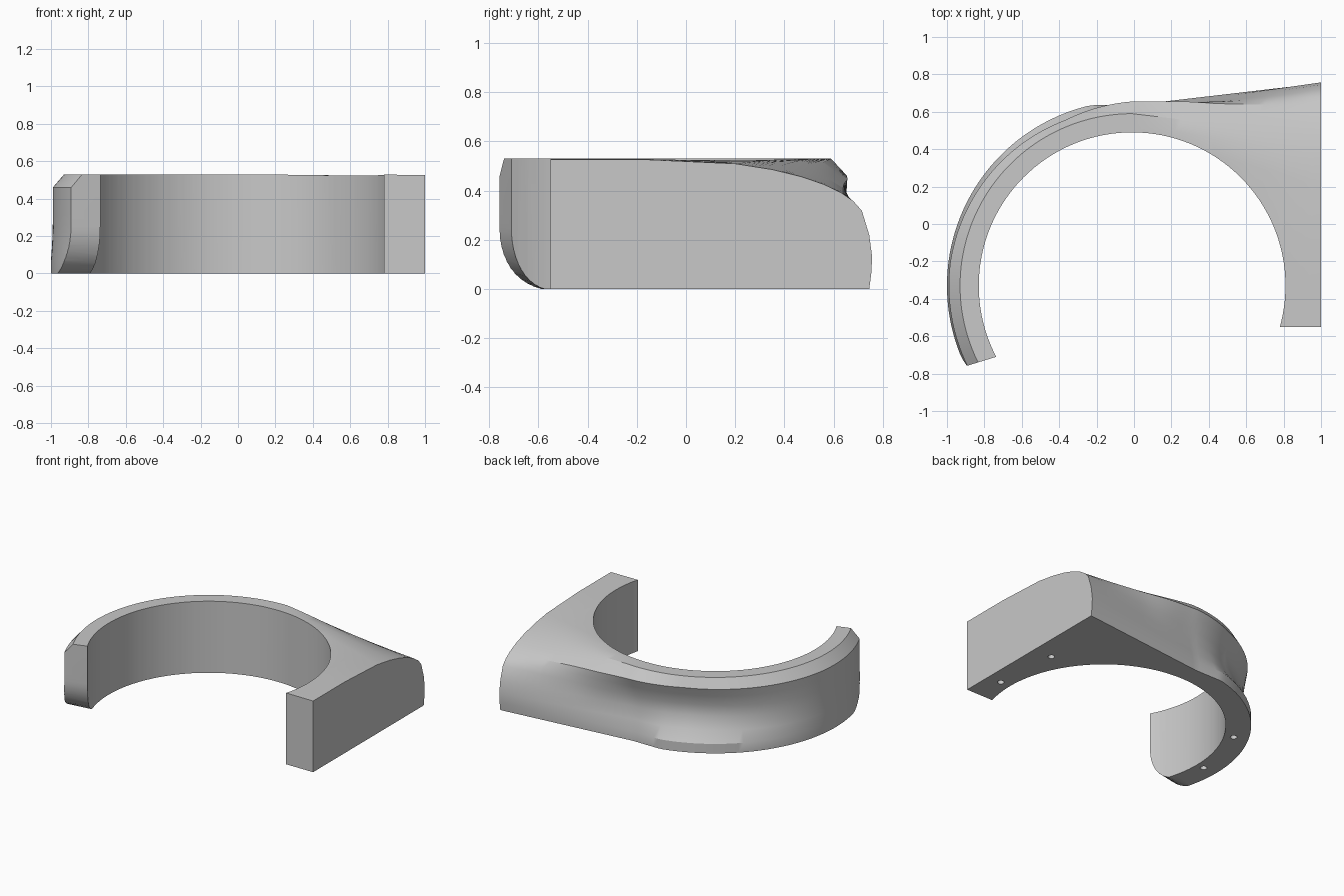
import bpy, bmesh, math

if "Cube" in bpy.data.objects:
    bpy.data.objects.remove(bpy.data.objects["Cube"])

CX, CY, R_IN, H = -0.01, -0.33, 0.82, 0.53

grey = bpy.data.materials.new("plain grey")
grey.diffuse_color = (0.58, 0.58, 0.58, 1)
grey.use_nodes = True
grey.node_tree.nodes["Principled BSDF"].inputs["Base Color"].default_value = grey.diffuse_color


def lerp(a, b, t):
    return a + (b - a) * t


def loft(name, sections):
    """Closed solid through equal-length loops of points."""
    bm = bmesh.new()
    loops = [[bm.verts.new(p) for p in s] for s in sections]
    n = len(loops[0])
    for a, b in zip(loops, loops[1:]):
        for i in range(n):
            j = (i + 1) % n
            bm.faces.new((a[i], a[j], b[j], b[i]))
    bm.faces.new(loops[0][::-1])
    bm.faces.new(loops[-1])
    bmesh.ops.recalc_face_normals(bm, faces=bm.faces)
    me = bpy.data.meshes.new(name)
    bm.to_mesh(me)
    bm.free()
    ob = bpy.data.objects.new(name, me)
    bpy.context.collection.objects.link(ob)
    me.materials.append(grey)
    return ob


def cylinder(name, x, y, r, z0, z1, n):
    ring = [(x + r * math.cos(2 * math.pi * i / n), y + r * math.sin(2 * math.pi * i / n))
            for i in range(n)]
    return loft(name, [[(px, py, z) for px, py in ring] for z in (z0, z1)])


def ring_profile(a):
    """(radius, z) outer profile of the ring at angle a in degrees."""
    if a < 112:
        m = lerp(0.985, 0.955, (a - 90) / 22)
    else:
        m = lerp(0.955, 0.98, min(1, (a - 112) / 60))
    base = min(0.99, 0.965 / max(0.1, math.sin(math.radians(a))))
    # hollow waist of the wall, fading out towards the free end
    f = max(0, min(1, (178 - a) / 65))
    neck = m - 0.058 * f * f * (3 - 2 * f)
    return [(0.83, H), (0.87, H), (0.92, H), (lerp(0.92, m, .5), 0.495),
            (m, 0.46), (lerp(m, neck, .4), 0.40), (lerp(m, neck, .88), 0.32),
            (lerp(neck, base, .06), 0.24), (lerp(neck, base, .42), 0.15),
            (base, 0.07), (base, 0)]


def crown(y):
    """Height of the mounting end's rounded top."""
    return 0.27 + 0.257 * math.sqrt(1 - (max(0, y + 0.1) / 0.83) ** 2)


# outer profile (y, z) of the flat mounting end
END = [(y, crown(y)) for y in (0.20, 0.35, 0.47, 0.56, 0.63, 0.68, 0.715)]
END += [(0.745, 0.22), (0.757, 0.13), (0.753, 0.06), (0.745, 0)]

sections = []
# curved band, swept about the ring centre
for i in range(62):
    a = 212 - 2 * i
    ca, sa = math.cos(math.radians(a)), math.sin(math.radians(a))
    prof = [(0.7, 0), (0.7, H), (0.77, H)] + ring_profile(a)
    sections.append([(CX + r * ca, CY + r * sa, z) for r, z in prof])
# flared arm, blended from the band to the mounting end
START = [(CY + r, z) for r, z in ring_profile(90)]
xs = [0.02 + 0.04 * i for i in range(18)] + [0.72, 0.78, 0.84, 0.9, 0.95, 1.0]
for x in xs:
    t = (x - CX) / (1 - CX)
    bulge = 0.007 * math.sin(math.pi * min(1, t / 0.5)) ** 2
    prof = []
    for k, (p, q) in enumerate(zip(START, END)):
        w = t * t if k < 2 else lerp(t, t * t * (3 - 2 * t), 0.5)
        y = lerp(p[0], q[0], t) + (bulge if 4 <= k <= 6 else 0)
        prof.append((y, lerp(p[1], q[1], w)))
    yi = CY + math.sqrt(0.7 ** 2 - (x - CX) ** 2) if x < 0.69 else -0.55
    top = [(y, lerp(H, crown(y), t * t)) for y in (yi, (yi + prof[0][0]) / 2)]
    sections.append([(x, y, z) for y, z in [(yi, 0)] + top + prof])
body = loft("cuff_body", sections)

cutters = [cylinder("bore_cutter", CX, CY, R_IN, -0.2, 0.9, 128)]

# rounded trim of the free end
trim = []
for x, ye in ((-1.1, -0.822), (-0.6, -0.668)):
    pts = [(ye, 0.8)]
    for k in range(13):
        th = math.pi / 2 * k / 12
        pts.append((lerp(-0.53, ye, math.cos(th)), 0.25 - 0.256 * math.sin(th)))
    pts += [(-0.53, -0.1), (-1.2, -0.1), (-1.2, 0.8)]
    trim.append([(x, y, z) for y, z in pts])
cutters.append(loft("end_cutter", trim))

# small pin holes underneath
for x, y in ((0.89, -0.33), (0.85, 0.15), (-0.78, 0.11), (-0.89, -0.335)):
    cutters.append(cylinder("pin_hole_cutter", x, y, 0.023, -0.1, 0.05, 16))

for c in cutters:
    c.hide_render = True
    c.hide_set(True)
    m = body.modifiers.new(c.name, 'BOOLEAN')
    m.operation = 'DIFFERENCE'
    m.solver = 'EXACT'
    m.object = c

# bake the cuts, drop the helpers, smooth the curved faces
dg = bpy.context.evaluated_depsgraph_get()
mesh = bpy.data.meshes.new_from_object(body.evaluated_get(dg))
body.modifiers.clear()
body.data = mesh
for c in cutters:
    bpy.data.objects.remove(c)
bpy.context.view_layer.objects.active = body
body.select_set(True)
bpy.ops.object.shade_smooth_by_angle(angle=math.radians(26))
